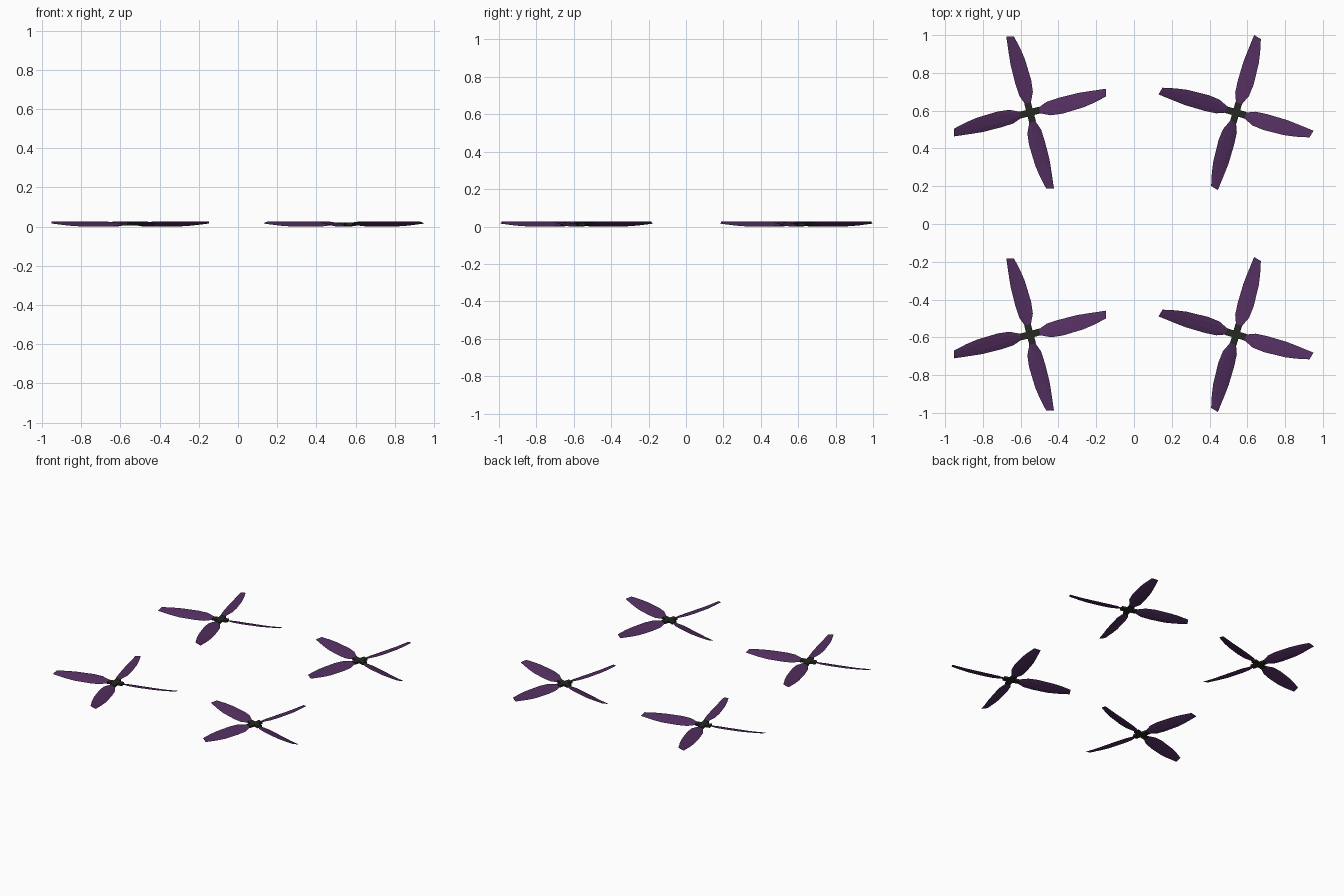
import bpy, bmesh, math
from mathutils import Matrix, Vector

if "Cube" in bpy.data.objects:
    bpy.data.objects.remove(bpy.data.objects["Cube"])


def material(name, color):
    m = bpy.data.materials.new(name)
    m.diffuse_color = (*color, 1)
    m.use_nodes = True
    m.node_tree.nodes["Principled BSDF"].inputs["Base Color"].default_value = m.diffuse_color
    return m


PURPLE = material("purple_blade", (0.085, 0.028, 0.115))
DARK = material("dark_hub", (0.018, 0.021, 0.016))

# Blade stations: low edge (radius, offset, z), high edge (radius, offset, z), half thickness
STATIONS = [
    (0.040, -0.015, 0.009, 0.040, 0.016, 0.017, 0.005),
    (0.060, -0.018, 0.007, 0.058, 0.021, 0.020, 0.005),
    (0.100, -0.033, 0.002, 0.103, 0.042, 0.025, 0.005),
    (0.165, -0.037, 0.000, 0.165, 0.049, 0.027, 0.005),
    (0.270, -0.036, 0.001, 0.280, 0.045, 0.027, 0.004),
    (0.330, -0.030, 0.005, 0.340, 0.036, 0.027, 0.003),
    (0.421, -0.020, 0.016, 0.410, 0.020, 0.026, 0.0015),
]


def blade_section(s):
    # Thin lens between the low and the high edge; blade runs along +y
    low, high = Vector((s[1], s[0], s[2])), Vector((s[4], s[3], s[5]))
    up = Vector((0, 0, s[6]))
    a, b = low.lerp(high, 0.3), low.lerp(high, 0.7)
    return [low, a - up * 0.6, b - up * 0.6, high, b + up * 0.6, a + up * 0.6]


def finish(bm, name, mat, pos):
    bmesh.ops.recalc_face_normals(bm, faces=bm.faces[:])
    me = bpy.data.meshes.new(name)
    bm.to_mesh(me)
    bm.free()
    me.materials.append(mat)
    ob = bpy.data.objects.new(name, me)
    ob.location = (*pos, 0)
    bpy.context.collection.objects.link(ob)
    return ob


def make_blades(name, pos, angle):
    bm = bmesh.new()
    for k in range(4):
        rot = Matrix.Rotation(angle + k * math.pi / 2, 3, 'Z')
        rings = [[bm.verts.new(rot @ p) for p in blade_section(s)] for s in STATIONS]
        n = len(rings[0])
        for r0, r1 in zip(rings, rings[1:]):
            for i in range(n):
                j = (i + 1) % n
                bm.faces.new((r0[i], r0[j], r1[j], r1[i]))
        bm.faces.new(rings[0])
        bm.faces.new(rings[-1])
    finish(bm, name, PURPLE, pos)


def make_hub(name, pos, angle):
    # Cross-shaped hub, its four arms holding the blade roots
    bm = bmesh.new()
    arm = [(0.018, 0.018), (0.018, 0.052), (-0.018, 0.052)]
    verts = []
    for k in range(4):
        rot = Matrix.Rotation(angle + k * math.pi / 2, 3, 'Z')
        verts += [bm.verts.new(rot @ Vector((x, y, 0.006))) for x, y in arm]
    face = bm.faces.new(verts)
    ext = bmesh.ops.extrude_face_region(bm, geom=[face])
    top = [v for v in ext["geom"] if isinstance(v, bmesh.types.BMVert)]
    bmesh.ops.translate(bm, verts=top, vec=(0, 0, 0.014))
    finish(bm, name, DARK, pos)


# Four rotors, the left pair and right pair turned differently
for side, x, turn in (("left", -0.55, 14.7), ("right", 0.54, -15.9)):
    for end, y in (("front", -0.585), ("back", 0.59)):
        make_blades(f"{end}_{side}_blades", (x, y), math.radians(turn))
        make_hub(f"{end}_{side}_hub", (x, y), math.radians(turn))
